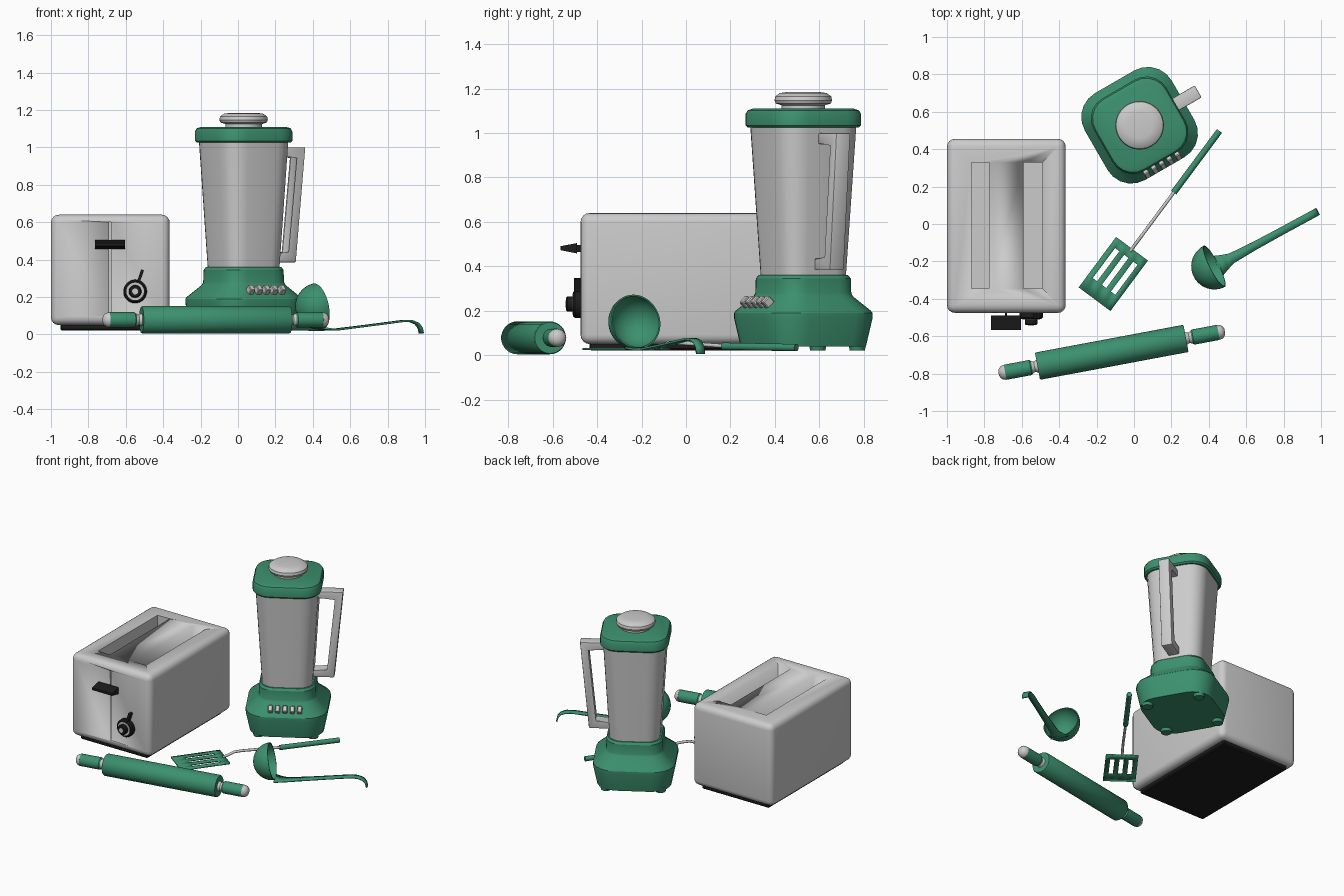
import bpy, bmesh, math
from mathutils import Vector, Matrix

if "Cube" in bpy.data.objects:
    bpy.data.objects.remove(bpy.data.objects["Cube"])


def material(name, rgb):
    m = bpy.data.materials.new(name)
    m.diffuse_color = (*rgb, 1)
    m.use_nodes = True
    m.node_tree.nodes["Principled BSDF"].inputs["Base Color"].default_value = m.diffuse_color
    return m


GREEN = material("green", (0.045, 0.28, 0.16))
BLACK = material("black", (0.012, 0.012, 0.012))


def finish(name, bm, mat=None, matrix=None, angle=35):
    bmesh.ops.remove_doubles(bm, verts=bm.verts, dist=1e-5)
    bmesh.ops.recalc_face_normals(bm, faces=bm.faces)
    me = bpy.data.meshes.new(name)
    bm.to_mesh(me)
    bm.free()
    ob = bpy.data.objects.new(name, me)
    bpy.context.collection.objects.link(ob)
    if mat:
        me.materials.append(mat)
    if matrix:
        ob.matrix_world = matrix
    bpy.ops.object.select_all(action='DESELECT')
    ob.select_set(True)
    bpy.context.view_layer.objects.active = ob
    bpy.ops.object.shade_smooth_by_angle(angle=math.radians(angle))
    return ob


def loft(name, rings, mat=None, matrix=None, caps=True, angle=35):
    bm = bmesh.new()
    loops = [[bm.verts.new(p) for p in ring] for ring in rings]
    n = len(loops[0])
    for a, b in zip(loops, loops[1:]):
        for i in range(n):
            j = (i + 1) % n
            bm.faces.new((a[i], a[j], b[j], b[i]))
    if caps:
        bm.faces.new(loops[0])
        bm.faces.new(loops[-1])
    return finish(name, bm, mat, matrix, angle)


def lathe(name, profile, mat=None, matrix=None, n=32, caps=True):
    rings = [[(max(r, 1e-4) * math.cos(t), max(r, 1e-4) * math.sin(t), z)
              for t in (2 * math.pi * i / n for i in range(n))] for r, z in profile]
    return loft(name, rings, mat, matrix, caps)


def rounded_square(h, z, segs=5):
    r, pts = h * 0.55, []
    for q in range(4):
        a0 = q * math.pi / 2
        cx = (h - r) * (1 if q in (0, 3) else -1)
        cy = (h - r) * (1 if q < 2 else -1)
        for k in range(segs + 1):
            a = a0 + k / segs * math.pi / 2
            pts.append((cx + r * math.cos(a), cy + r * math.sin(a), z))
    return pts


def box(name, lo, hi, mat=None, matrix=None, bevel=0, segs=3):
    lo, hi = Vector(lo), Vector(hi)
    bm = bmesh.new()
    bmesh.ops.create_cube(bm, size=1, matrix=Matrix.Translation((lo + hi) / 2) @ Matrix.Diagonal((*(hi - lo), 1)))
    if bevel:
        bmesh.ops.bevel(bm, geom=bm.edges[:], offset=bevel, segments=segs, profile=0.5, affect='EDGES')
    return finish(name, bm, mat, matrix)


def prism(name, pts, axis, half, centre=0, mat=None, matrix=None, bevel=0):
    # extrude a 2D outline along x or y
    place = (lambda u, v, w: (w, u, v)) if axis == 'x' else (lambda u, v, w: (u, w, v))
    bm = bmesh.new()
    a, b = [[bm.verts.new(place(u, v, centre + s * half)) for u, v in pts] for s in (-1, 1)]
    for i in range(len(pts)):
        j = (i + 1) % len(pts)
        bm.faces.new((a[i], a[j], b[j], b[i]))
    bm.faces.new(a)
    bm.faces.new(b)
    if bevel:
        bmesh.ops.bevel(bm, geom=bm.edges[:], offset=bevel, segments=2, profile=0.5, affect='EDGES')
    return finish(name, bm, mat, matrix)


def sheet(name, rows, thick, mat, matrix, holes=()):
    bm = bmesh.new()
    v = [[bm.verts.new(p) for p in row] for row in rows]
    for i in range(len(v) - 1):
        for j in range(len(v[0]) - 1):
            if (i, j) not in holes:
                bm.faces.new((v[i][j], v[i][j + 1], v[i + 1][j + 1], v[i + 1][j]))
    ob = finish(name, bm, mat, matrix)
    mod = ob.modifiers.new("thickness", 'SOLIDIFY')
    mod.thickness, mod.offset = thick, 0
    return ob


def tube(name, pts, r, mat, matrix):
    cu = bpy.data.curves.new(name, 'CURVE')
    cu.dimensions, cu.bevel_depth, cu.bevel_resolution, cu.use_fill_caps = '3D', r, 3, True
    sp = cu.splines.new('POLY')
    sp.points.add(len(pts) - 1)
    for p, c in zip(sp.points, pts):
        p.co = (*c, 1)
    ob = bpy.data.objects.new(name, cu)
    bpy.context.collection.objects.link(ob)
    cu.materials.append(mat) if mat else None
    ob.matrix_world = matrix
    return ob


def frame(x, y, z, deg):
    return Matrix.Translation((x, y, z)) @ Matrix.Rotation(math.radians(deg), 4, 'Z')


# Toaster body with two bread slots and a lever groove
body = box("toaster_body", (-1, -0.475, 0.05), (-0.365, 0.455, 0.64), bevel=0.042, segs=4)
cuts = [((-0.87, -0.345, 0.3), (-0.775, 0.33, 0.8)), ((-0.59, -0.345, 0.3), (-0.49, 0.33, 0.8)),
        ((-0.69, -0.6, 0.1), (-0.678, -0.44, 0.6))]
for lo, hi in cuts:
    cutter = box("slot_cutter", lo, hi)
    cutter.hide_render = True
    bpy.context.view_layer.objects.active = body
    mod = body.modifiers.new("slot", 'BOOLEAN')
    mod.operation, mod.object, mod.solver = 'DIFFERENCE', cutter, 'EXACT'
    bpy.ops.object.modifier_apply(modifier=mod.name)
    bpy.data.objects.remove(cutter)
box("toaster_base", (-0.95, -0.435, 0.022), (-0.415, 0.415, 0.07), BLACK, bevel=0.008, segs=1)

# Toaster lever and dial
prism("toaster_lever", [(-0.566, 0.473), (-0.49, 0.458), (-0.49, 0.505), (-0.566, 0.49)], 'x', 0.08, -0.685, BLACK)
box("lever_stem", (-0.689, -0.5, 0.465), (-0.679, -0.44, 0.495), BLACK)
face = Matrix.Translation((-0.55, -0.474, 0.23)) @ Matrix.Rotation(math.pi / 2, 4, 'X')
lathe("dial_rim", [(0.063, 0), (0.063, 0.025), (0.055, 0.034)], BLACK, face)
lathe("dial_ring", [(0.047, 0.03), (0.047, 0.037)], None, face)
lathe("dial_knob", [(0.034, 0.03), (0.034, 0.06), (0.028, 0.066)], BLACK, face)
lathe("dial_cap", [(0.016, 0.06), (0.016, 0.068)], None, face)
pointer = Matrix.Translation((-0.55, 0, 0.23)) @ Matrix.Rotation(math.radians(19), 4, 'Y')
box("dial_pointer", (-0.008, -0.505, 0.05), (0.008, -0.47, 0.122), BLACK, pointer)

# Blender base, jug and lid share one rotated frame
B = frame(0.03, 0.528, 0, 30)


def square_loft(name, profile, mat=None):
    return loft(name, [rounded_square(h, z) for h, z in profile], mat, B, angle=30)


square_loft("blender_base", [(0.243, 0.04), (0.268, 0.165), (0.268, 0.19), (0.262, 0.2), (0.192, 0.265),
                             (0.186, 0.28), (0.184, 0.345), (0.174, 0.36)], GREEN)
square_loft("blender_jug", [(0.165, 0.355), (0.206, 1.04)])
square_loft("blender_lid", [(0.215, 1.025), (0.224, 1.035), (0.224, 1.085), (0.216, 1.102), (0.195, 1.11)], GREEN)
lathe("lid_knob", [(0.098, 1.105), (0.098, 1.125), (0.124, 1.133), (0.13, 1.147), (0.126, 1.165),
                   (0.105, 1.18), (0.07, 1.185)], None, B)
prism("jug_handle", [(0.18, 1.0), (0.362, 1.0), (0.303, 0.385), (0.15, 0.385), (0.15, 0.435),
                     (0.262, 0.435), (0.314, 0.95), (0.18, 0.95)], 'y', 0.037, 0, None, B, 0.006)
for sx in (-1, 1):
    for sy in (-1, 1):
        lathe("blender_foot", [(0.034, 0.02), (0.042, 0.06)], GREEN,
              B @ Matrix.Translation((sx * 0.178, sy * 0.178, 0)), 12)
for i in range(5):
    tilt = B @ Matrix.Translation(((i - 2) * 0.048, -0.24, 0.237)) @ Matrix.Rotation(math.radians(45), 4, 'X')
    box("blender_button", (-0.015, -0.022, -0.022), (0.015, 0.022, 0.022), None, tilt, 0.004, 1)

# Rolling pin
axis = Vector((0.983, 0.184, 0)).to_track_quat('Z', 'Y').to_matrix().to_4x4()
for s in (-1, 1):
    P = Matrix.Translation((-0.119, -0.686, 0.078)) @ axis @ Matrix.Rotation(0 if s > 0 else math.pi, 4, 'X')
    if s > 0:
        lathe("rolling_pin_body", [(0.07, -0.404), (0.074, -0.398), (0.074, 0.398), (0.07, 0.404)], GREEN, P)
    lathe("pin_neck", [(0.036, 0.40), (0.028, 0.42), (0.036, 0.44)], None, P, 24)
    lathe("pin_handle", [(0.034, 0.434), (0.041, 0.442), (0.041, 0.575), (0.04, 0.58)], GREEN, P, 24)
    lathe("pin_end", [(0.041, 0.58), (0.037, 0.597), (0.026, 0.609), (0.012, 0.615)], None, P, 24)

# Spatula, built along local x
S = frame(-0.211, -0.402, 0, 53.4)
ys = [-0.106, -0.075, -0.046, -0.0145, 0.0145, 0.046, 0.075, 0.106]
rows = [[(x, y, 0.028) for y in ys] for x in (0, 0.085, 0.285, 0.336)]
sheet("spatula_blade", rows, 0.01, GREEN, S, {(1, 1), (1, 3), (1, 5)})
tube("spatula_shaft", [(0.32, 0, 0.03), (0.345, 0, 0.035), (0.4, 0, 0.055), (0.45, 0, 0.056), (0.73, 0, 0.04)],
     0.009, None, S)
tube("spatula_grip", [(0.71, 0, 0.04), (0.725, 0, 0.04), (1.12, 0, 0.034)], 0.017, GREEN, S)

# Ladle: tilted half-sphere bowl and a thin curved handle
n = Vector((math.cos(math.radians(27)), math.sin(math.radians(27)), 0.2))
arc = [i * math.pi / 24 for i in range(13)]
shell = [(0.124 * math.sin(a), -0.124 * math.cos(a)) for a in arc]
shell += [(0.117 * math.sin(a), -0.117 * math.cos(a)) for a in reversed(arc)]
lathe("ladle_bowl", shell, GREEN, Matrix.Translation((0.43, -0.226, 0.151)) @ n.to_track_quat('Z', 'Y').to_matrix().to_4x4(),
      40, False)
path = [(-0.015, 0.032, 0.06), (0.03, 0.027, 0.042), (0.07, 0.026, 0.029), (0.2, 0.04, 0.023), (0.35, 0.057, 0.021),
        (0.48, 0.072, 0.021), (0.53, 0.071, 0.021), (0.565, 0.058, 0.021), (0.585, 0.035, 0.021), (0.592, 0.006, 0.021)]
sheet("ladle_handle", [[(x, -w, z), (x, w, z)] for x, z, w in path], 0.01, GREEN, frame(0.46, -0.217, 0, 28.5))
